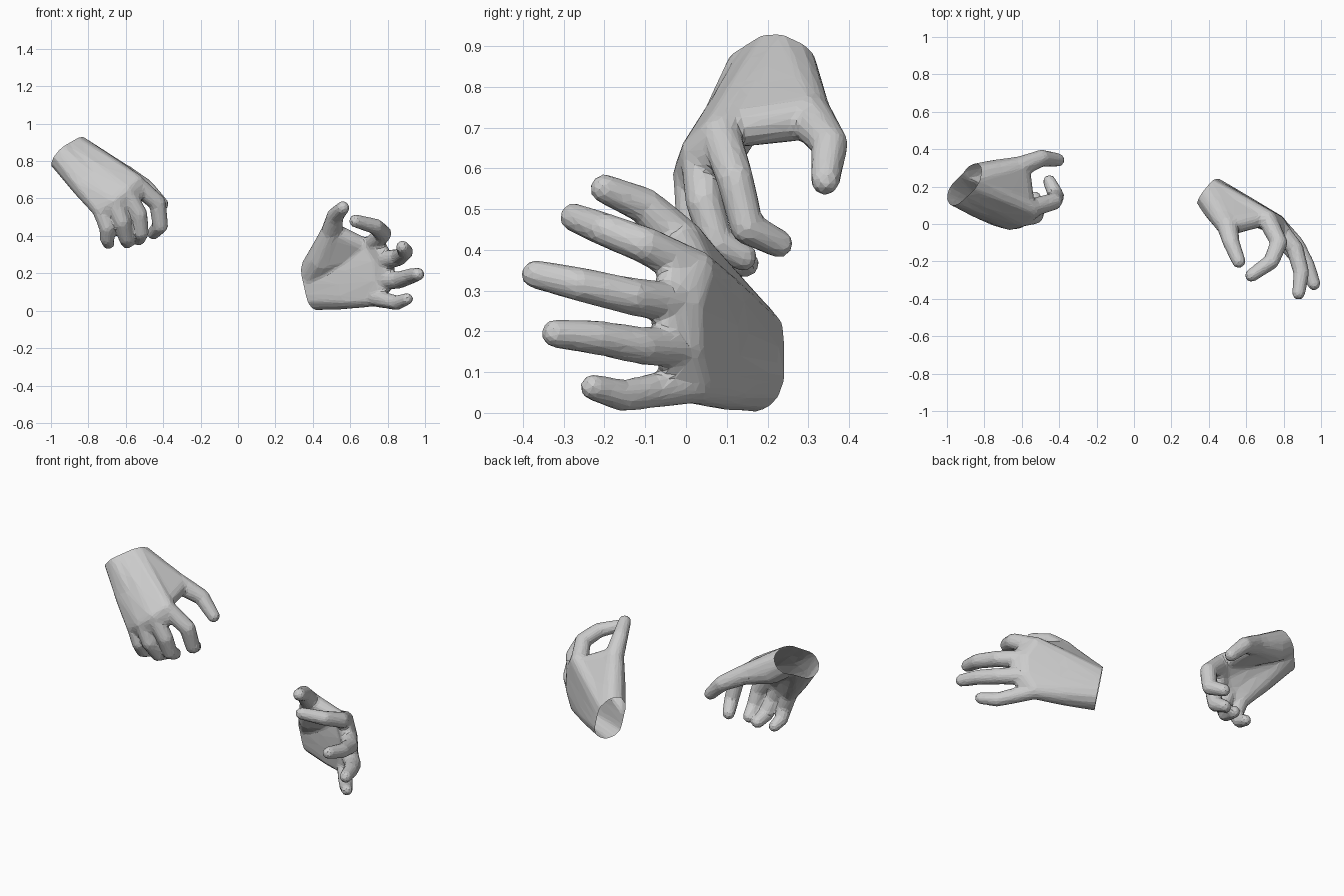
import bpy, bmesh
from mathutils import Vector

if "Cube" in bpy.data.objects:
    bpy.data.objects.remove(bpy.data.objects["Cube"])

# unit directions used to build every rounded lump
_b = bmesh.new()
bmesh.ops.create_icosphere(_b, subdivisions=2, radius=1)
DIRS = [v.co.copy() for v in _b.verts]
_b.free()


def hull(bm, *balls):
    """Convex hull round a few balls, each (centre, radius)."""
    vs = [bm.verts.new(Vector(c) + d * r) for c, r in balls for d in DIRS]
    res = bmesh.ops.convex_hull(bm, input=vs)
    junk = {g for k in ("geom_interior", "geom_unused") for g in res[k]
            if isinstance(g, bmesh.types.BMVert)}
    bmesh.ops.delete(bm, geom=list(junk), context='VERTS')


def keep_largest(bm):
    """Drop stray islands left inside the skin."""
    todo, parts = set(bm.verts), []
    while todo:
        stack, part = [todo.pop()], []
        while stack:
            v = stack.pop()
            part.append(v)
            for e in v.link_edges:
                o = e.other_vert(v)
                if o in todo:
                    todo.remove(o)
                    stack.append(o)
        parts.append(part)
    parts.sort(key=len)
    bmesh.ops.delete(bm, geom=[v for p in parts[:-1] for v in p], context='VERTS')


def hand(name, wrist, along, across, cut, fingers, thumb):
    wrist, along, across, cut = (Vector(v) for v in (wrist, along, across, cut))
    along.normalize(); across.normalize(); cut.normalize()
    bm = bmesh.new()

    # palm: four metacarpals fanning out from the wrist, webbed in pairs
    bones = []
    for i, f in enumerate(fingers):
        w = wrist + across * (0.048 - 0.032 * i)
        k, pip = Vector(f[0]), Vector(f[1])
        bones.append([(w - along * 0.13, 0.082), (w, 0.082),
                      (w.lerp(k, 0.55), 0.068), (k, 0.054 if i < 3 else 0.049),
                      (k.lerp(pip, 0.34), 0.041 if i < 3 else 0.037)])
    for a, b in zip(bones, bones[1:]):
        for j in range(4):
            hull(bm, a[j], a[j + 1], b[j], b[j + 1])

    # fingers: tapering segments
    for i, f in enumerate(fingers):
        s = 0.92 if i == 3 else 1
        rad = [0.052 * s, 0.047 * s, 0.043 * s, 0.036 * s]
        balls = list(zip(f, rad))
        for a, b in zip(balls, balls[1:]):
            hull(bm, a, b)

    # thumb, ball of the thumb and full web to the index finger
    t = list(zip(thumb, (0.078, 0.058, 0.046, 0.037)))
    for a, b in zip(t, t[1:]):
        hull(bm, a, b)
    root, knuckle = bones[0][1], bones[0][3]
    mid = Vector(root[0]).lerp(Vector(knuckle[0]), 0.5)
    web = Vector(root[0]).lerp(Vector(knuckle[0]), 0.92)
    hull(bm, root, t[0], (mid, 0.064))
    hull(bm, root, t[0], (thumb[1], 0.055), (mid, 0.064), (web, 0.047))

    me = bpy.data.meshes.new(name)
    bm.to_mesh(me)
    bm.free()
    ob = bpy.data.objects.new(name, me)
    bpy.context.collection.objects.link(ob)

    # fuse into one skin, then reduce to low-poly facets
    m = ob.modifiers.new("fuse", 'REMESH')
    m.mode, m.voxel_size = 'VOXEL', 0.008
    m = ob.modifiers.new("relax", 'SMOOTH')
    m.factor, m.iterations = 0.5, 10
    m = ob.modifiers.new("facet", 'DECIMATE')
    m.ratio = 0.055
    dg = bpy.context.evaluated_depsgraph_get()
    skin = bpy.data.meshes.new_from_object(ob.evaluated_get(dg))
    ob.modifiers.clear()
    ob.data = skin

    # open the wrist
    bm = bmesh.new()
    bm.from_mesh(skin)
    keep_largest(bm)
    bmesh.ops.bisect_plane(bm, geom=bm.verts[:] + bm.edges[:] + bm.faces[:],
                           plane_co=wrist, plane_no=-cut, clear_outer=True)
    bm.to_mesh(skin)
    bm.free()
    for p in skin.polygons:
        p.use_smooth = False


# finger joints run index, middle, ring, little; each knuckle to tip
hand("right_hand", (-0.91, 0.203, 0.847), (0.70, -0.38, -0.60),
     (0.58, 0.68, 0.44), (0.70, -0.38, -0.60),
     [[(-0.55, 0.085, 0.68), (-0.43, 0.12, 0.575), (-0.415, 0.15, 0.455), (-0.452, 0.228, 0.415)],
      [(-0.60, 0.037, 0.635), (-0.53, 0.045, 0.515), (-0.518, 0.075, 0.42), (-0.53, 0.14, 0.383)],
      [(-0.665, 0.02, 0.585), (-0.62, 0.02, 0.475), (-0.597, 0.07, 0.39), (-0.592, 0.145, 0.367)],
      [(-0.735, 0.035, 0.545), (-0.70, 0.032, 0.445), (-0.70, 0.067, 0.385), (-0.692, 0.125, 0.36)]],
     [(-0.77, 0.262, 0.78), (-0.61, 0.305, 0.725), (-0.495, 0.353, 0.66), (-0.407, 0.342, 0.57)])

hand("left_hand", (0.40, 0.174, 0.13), (0.886, -0.43, 0.17),
     (-0.2, -0.02, 0.98), (0.80, -0.57, 0.17),
     [[(0.715, 0.02, 0.35), (0.775, -0.10, 0.412), (0.735, -0.20, 0.45), (0.628, -0.275, 0.48)],
      [(0.76, -0.005, 0.265), (0.86, -0.13, 0.285), (0.895, -0.26, 0.315), (0.88, -0.37, 0.34)],
      [(0.765, -0.005, 0.16), (0.865, -0.11, 0.165), (0.925, -0.22, 0.185), (0.962, -0.32, 0.195)],
      [(0.72, 0.02, 0.07), (0.79, -0.08, 0.055), (0.85, -0.155, 0.042), (0.905, -0.228, 0.063)]],
     [(0.44, 0.09, 0.265), (0.50, -0.01, 0.42), (0.52, -0.10, 0.508), (0.56, -0.20, 0.55)])
